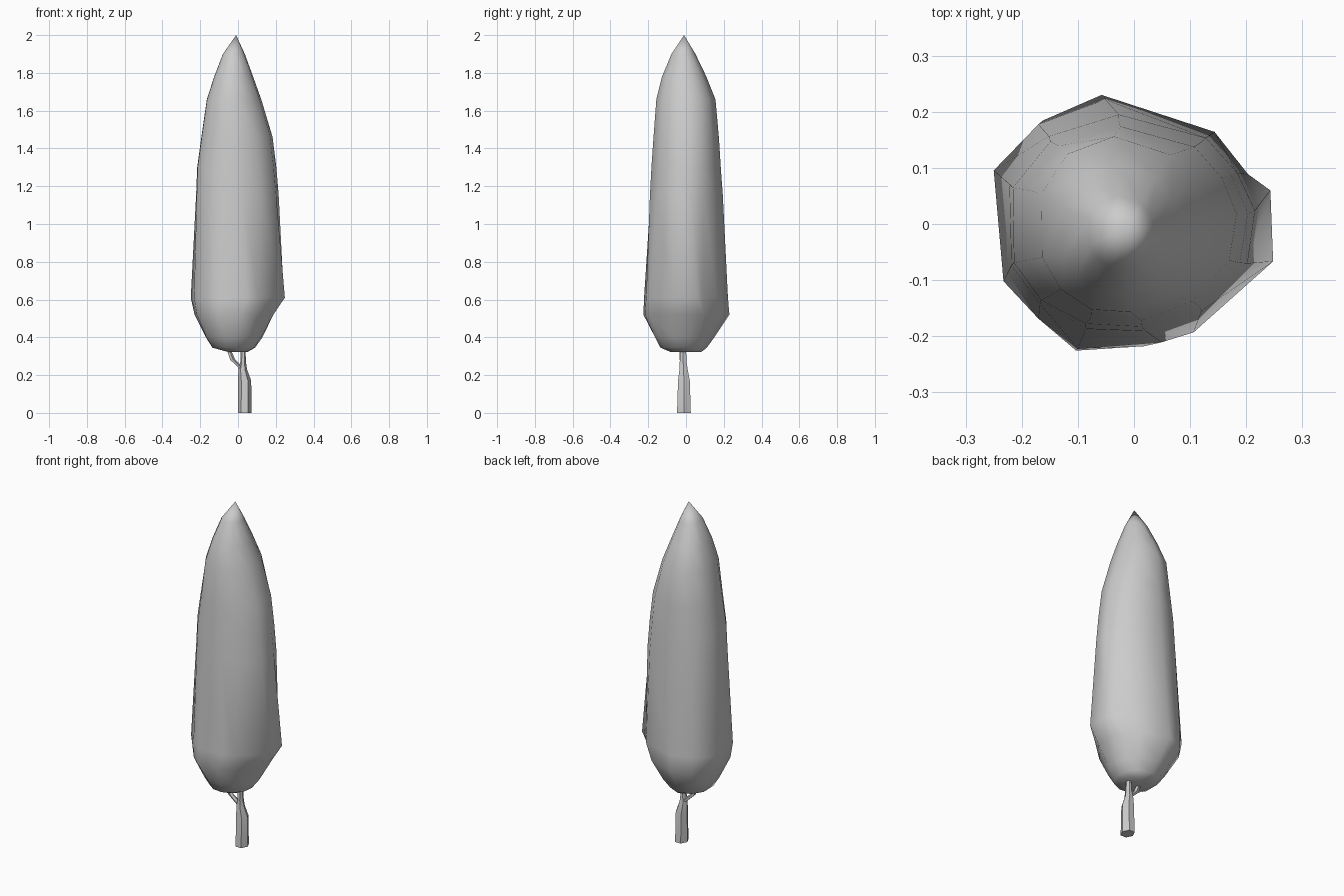
import bpy, bmesh, math

if "Cube" in bpy.data.objects:
    bpy.data.objects.remove(bpy.data.objects["Cube"])


def loft(name, rings, angle):
    """Skin a list of equal-length point rings, capping both ends."""
    bm = bmesh.new()
    vs = [[bm.verts.new(p) for p in r] for r in rings]
    n = len(vs[0])
    for a, b in zip(vs, vs[1:]):
        for i in range(n):
            j = (i + 1) % n
            bm.faces.new((a[i], a[j], b[j], b[i]))
    bm.faces.new(vs[0][::-1])
    bm.faces.new(vs[-1])
    bmesh.ops.remove_doubles(bm, verts=bm.verts, dist=0.0005)
    bmesh.ops.recalc_face_normals(bm, faces=bm.faces)
    me = bpy.data.meshes.new(name)
    bm.to_mesh(me)
    bm.free()
    ob = bpy.data.objects.new(name, me)
    bpy.context.collection.objects.link(ob)
    bpy.ops.object.select_all(action='DESELECT')
    ob.select_set(True)
    bpy.context.view_layer.objects.active = ob
    bpy.ops.object.shade_smooth_by_angle(angle=math.radians(angle))
    return ob


def tube(name, path, sides):
    """Tapering limb from (x, y, z, rx, ry) stations."""
    step = 2 * math.pi / sides
    return loft(name, [[(x + rx * math.cos(i * step), y + ry * math.sin(i * step), z)
                        for i in range(sides)] for x, y, z, rx, ry in path], 35)


# Crown: lumpy plan outline at the bulge, rounder above and below it
bulge = [(-1, .43), (-.68, .8), (-.2, 1), (.58, .74), (.82, .4), (.98, .27),
         (1, -.3), (.43, -.87), (.2, -.95), (-.4, -1), (-.68, -.76), (-.93, -.46)]
rounded = [(-1, .35), (-.68, .8), (-.1, 1), (.6, .79), (.86, .47), (1, .1),
           (.93, -.38), (.58, -.8), (.1, -1), (-.38, -.97), (-.76, -.74), (-.99, -.38)]
levels = [  # z, roundness, x min, x max, y min, y max
    (0.322, 1, -.05, .05, -.08, .08),
    (0.345, 1, -.135, .09, -.135, .11),
    (0.40, .8, -.17, .13, -.165, .15),
    (0.52, .2, -.23, .19, -.227, .23),
    (0.61, 0, -.25, .248, -.222, .222),
    (1.15, .9, -.222, .216, -.192, .195),
    (1.30, 1, -.216, .203, -.183, .184),
    (1.46, 1, -.194, .183, -.172, .174),
    (1.66, 1, -.165, .123, -.157, .156),
    (1.78, 1, -.126, .08, -.127, .108),
    (1.90, 1, -.08, .036, -.077, .05),
    (2.00, 1, -.01, -.01, -.01, -.01)]
rings = []
for z, t, x0, x1, y0, y1 in levels:
    ring = []
    for (a, b), (c, d) in zip(bulge, rounded):
        u, v = a + (c - a) * t, b + (d - b) * t
        ring.append((x0 + (x1 - x0) * (u + 1) / 2, y0 + (y1 - y0) * (v + 1) / 2, z))
    rings.append(ring)
loft("crown", rings, 60)

# Trunk rising into the right-hand limb
tube("trunk", [(.035, -.011, 0, .036, .042), (.035, -.011, .17, .035, .036),
               (.025, -.013, .23, .023, .025), (.027, -.015, .27, .015, .021),
               (.027, -.015, .42, .01, .013)], 6)

# Forked limb leaning left
tube("left_branch", [(.02, -.013, .235, .016, .016), (-.03, -.02, .282, .015, .014),
                     (-.048, -.022, .33, .012, .012), (-.055, -.022, .42, .008, .008)], 5)
